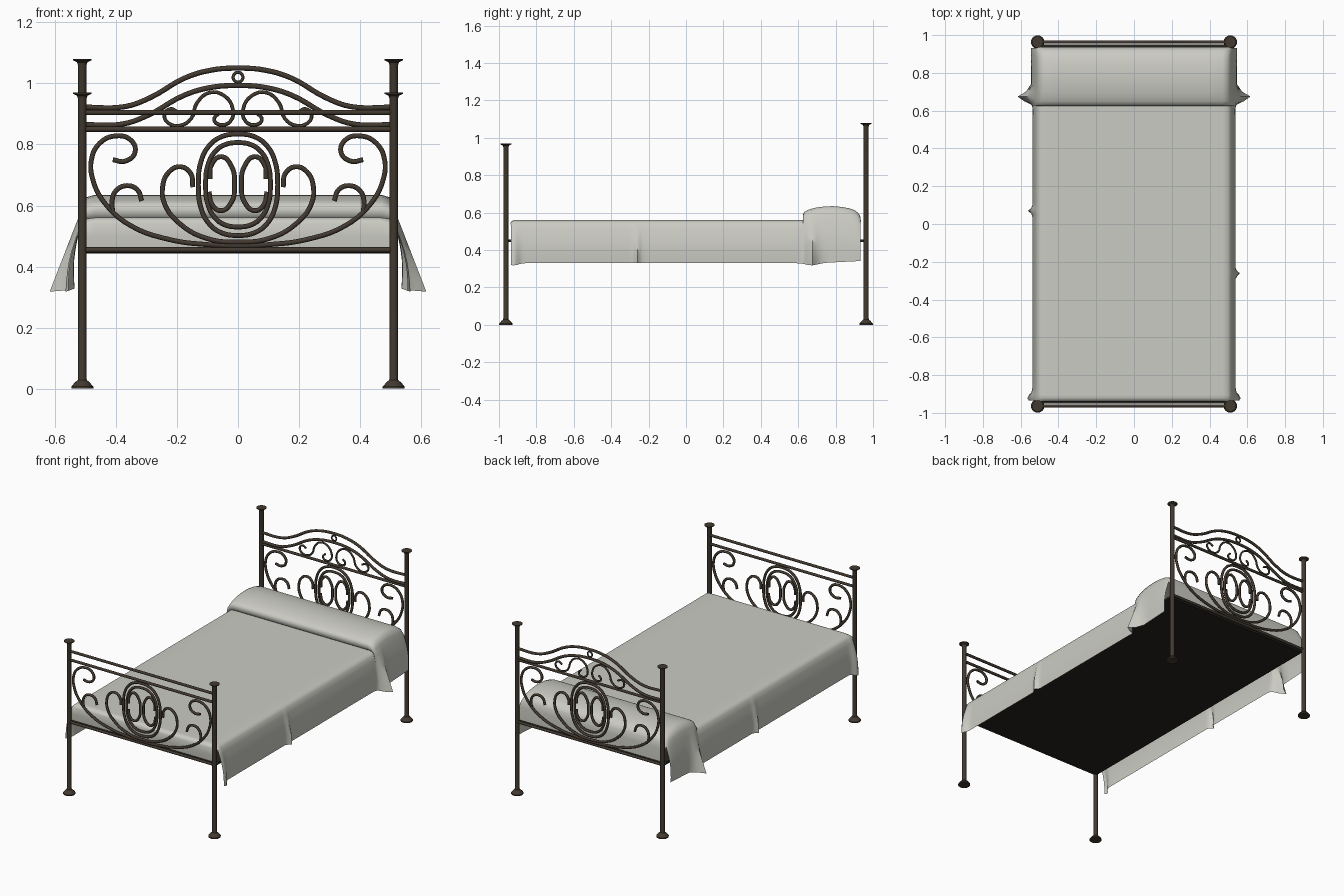
import bpy, bmesh, math

if "Cube" in bpy.data.objects:
    bpy.data.objects.remove(bpy.data.objects["Cube"])


def material(name, rgb):
    m = bpy.data.materials.new(name)
    m.diffuse_color = (*rgb, 1)
    m.use_nodes = True
    m.node_tree.nodes["Principled BSDF"].inputs["Base Color"].default_value = m.diffuse_color
    return m


IRON = material("dark_iron", (0.055, 0.042, 0.03))
BASE = material("black_base", (0.02, 0.017, 0.013))
CLOTH = material("linen", (0.6, 0.6, 0.55))
Y_END = 0.963
POST_X = 0.51


def add_mesh(name, bm, mat, angle=40):
    bmesh.ops.recalc_face_normals(bm, faces=bm.faces)
    me = bpy.data.meshes.new(name)
    bm.to_mesh(me)
    bm.free()
    ob = bpy.data.objects.new(name, me)
    me.materials.append(mat)
    bpy.context.collection.objects.link(ob)
    bpy.ops.object.select_all(action='DESELECT')
    ob.select_set(True)
    bpy.context.view_layer.objects.active = ob
    bpy.ops.object.shade_smooth_by_angle(angle=math.radians(angle))
    return ob


def add_tubes(name, paths, y, r=0.008):
    """Round bars through (x, z) points; each path is (points, closed)."""
    cu = bpy.data.curves.new(name, 'CURVE')
    cu.dimensions = '3D'
    cu.bevel_depth = r
    cu.bevel_resolution = 2
    cu.resolution_u = 5
    cu.use_fill_caps = True
    for pts, closed in paths:
        sp = cu.splines.new('BEZIER')
        sp.bezier_points.add(len(pts) - 1)
        for bp, (x, z) in zip(sp.bezier_points, pts):
            bp.co = (x, y, z)
            bp.handle_left_type = bp.handle_right_type = 'AUTO'
        sp.use_cyclic_u = closed
    ob = bpy.data.objects.new(name, cu)
    cu.materials.append(IRON)
    bpy.context.collection.objects.link(ob)
    bpy.ops.object.select_all(action='DESELECT')
    ob.select_set(True)
    bpy.context.view_layer.objects.active = ob
    bpy.ops.object.convert(target='MESH')
    bpy.ops.object.shade_smooth_by_angle(angle=math.radians(50))


def flip(pts):
    return [(-x, z) for x, z in pts]


def both(pts):
    return [(pts, False), (flip(pts), False)]


def through(pts):
    """Mirror a half path that ends on x = 0 into one whole path."""
    return [(pts + flip(pts[:-1])[::-1], False)]


def oval(cx, cz, a, b, p=2.0, n=16):
    pts = []
    for i in range(n):
        c, s = math.cos(2 * math.pi * i / n), math.sin(2 * math.pi * i / n)
        pts.append((cx + a * math.copysign(abs(c) ** (2 / p), c),
                    cz + b * math.copysign(abs(s) ** (2 / p), s)))
    return [(pts, True)]


def post(name, x, y, h):
    prof = [(0, 0), (0.036, 0), (0.036, 0.007), (0.023, 0.022), (0.015, 0.028),
            (0.014, 0.034), (0.014, h - 0.02), (0.017, h - 0.011),
            (0.03, h - 0.004), (0.03, h), (0, h)]
    bm = bmesh.new()
    vs = [bm.verts.new((r, 0, z)) for r, z in prof]
    es = [bm.edges.new(p) for p in zip(vs, vs[1:])]
    bmesh.ops.spin(bm, geom=vs + es, cent=(0, 0, 0), axis=(0, 0, 1),
                   angle=2 * math.pi, steps=16)
    bmesh.ops.remove_doubles(bm, verts=bm.verts, dist=1e-5)
    bmesh.ops.translate(bm, verts=bm.verts, vec=(x, y, 0))
    add_mesh(name, bm, IRON)


# Posts
for side, sx in (("left", -1), ("right", 1)):
    post(f"head_post_{side}", sx * POST_X, Y_END, 1.08)
    post(f"foot_post_{side}", sx * POST_X, -Y_END, 0.97)

# Scroll shapes, left half
big = [(-.41, .75), (-.37, .745), (-.337, .775), (-.352, .815), (-.40, .828),
       (-.452, .805), (-.48, .75), (-.474, .68), (-.434, .605), (-.353, .535),
       (-.222, .488), (-.1, .472), (0, .468)]
small = [(-.315, .615), (-.33, .652), (-.365, .665), (-.4, .648), (-.413, .61), (-.41, .582)]
mid = [(-.148, .66), (-.155, .705), (-.188, .727), (-.226, .71), (-.247, .66),
       (-.238, .6), (-.19, .54), (-.108, .494), (0, .48)]
core = [(-.092, .687), (-.087, .733), (-.055, .76), (-.022, .73), (-.011, .67),
        (-.022, .61), (-.055, .583), (-.085, .603), (-.095, .645)]
crest = [(-.196, .905), (-.222, .916), (-.241, .895), (-.225, .868), (-.185, .863),
         (-.152, .887), (-.135, .935), (-.092, .97), (-.046, .96), (-.018, .92),
         (-.022, .88), (-.052, .864), (-.078, .88), (-.062, .904)]


def bar(z):
    return [([(-POST_X, z), (POST_X, z)], False)]


# Rails and scrollwork of both ends
for name, y in (("head", Y_END), ("foot", -Y_END)):
    add_tubes(f"{name}_rails", bar(.85) + bar(.455) + (bar(.905) if name == "foot" else []), y, .0085)
    add_tubes(f"{name}_scrolls", through(big) + both(small) + through(mid) + both(core), y, .008)
    add_tubes(f"{name}_ovals", oval(0, .668, .13, .166, 2.4) + oval(0, .668, .106, .138, 2.4), y, .008)

# Arched crest of the headboard
arch = [(-POST_X, .922), (-.37, .924), (-.29, .952), (-.173, 1.018), (-.09, 1.043), (0, 1.05)]
add_tubes("head_arches", through(arch) + through([(x * 1.02 if x > -.5 else x, z - .057) for x, z in arch]), Y_END, .0085)
add_tubes("head_crest_scrolls", both(crest), Y_END, .006)
add_tubes("head_ring", oval(0, 1.02, .016, .016, 2, 8), Y_END, .005)

# Base under the mattress
bm = bmesh.new()
bmesh.ops.create_cube(bm, size=1)
bmesh.ops.scale(bm, verts=bm.verts, vec=(1.02, 1.9, .014))
bmesh.ops.translate(bm, verts=bm.verts, vec=(0, 0, .45))
add_mesh("bed_base", bm, BASE)


def bump(y, c, w):
    return math.exp(-((y - c) / w) ** 2)


# Bed cover: lengthwise outline swept across, with hanging folded sides
foot_end = [(-.937, .45), (-.942, .5), (-.94, .54), (-.935, .552), (-.922, .56)]
flat = [(-.905 + .015 * i, .56) for i in range(103)]
pillow = [(.638, .56), (.628, .57), (.626, .59), (.632, .604), (.65, .614), (.675, .622),
          (.7, .628), (.74, .633), (.785, .635), (.83, .631), (.87, .624), (.9, .614),
          (.92, .6), (.932, .58), (.937, .54), (.937, .45)]
line = foot_end + flat + pillow
SIDE = 7
TOP_X = [0, .2, .4, .47]
bm = bmesh.new()
for sx in (-1, 1):
    crease = -.262 if sx > 0 else .07
    rows = []
    for y, z in line:
        hang = z > .545
        drop = .018 + .3 * max(0, z - .56)
        pts = [(x, z) for x in TOP_X]
        pts += [(.497, z - (.2 * drop if hang else 0)), (.513, z - (drop if hang else 0))]
        hem_x = (.535 + .01 * (y > .64) + .072 * bump(y, .673, .028)
                 + .026 * bump(y, crease, .014) + .03 * bump(y, -.92, .025))
        hem_z = .33 - .012 * bump(y, .67, .04) - .012 * bump(y, -.92, .03) + .012 * max(0, (y - .7) / .24)
        x0, z0 = .513, z - drop
        for k in range(1, SIDE + 1):
            t = k / SIDE
            bulge = .012 * math.sin(math.pi * min(1, t)) * (1 - bump(y, .673, .04))
            pts.append((x0 + (hem_x - x0) * t + bulge, z0 + (hem_z - z0) * t))
        rows.append([bm.verts.new((sx * x, y, zz)) for x, zz in pts]
                    if hang else [bm.verts.new((sx * x, y, zz)) for x, zz in pts[:6]])
    for a, b in zip(rows, rows[1:]):
        n = min(len(a), len(b))
        for j in range(n - 1):
            bm.faces.new((a[j], a[j + 1], b[j + 1], b[j]))
bmesh.ops.remove_doubles(bm, verts=bm.verts, dist=1e-5)
add_mesh("bed_cover", bm, CLOTH, 60)
